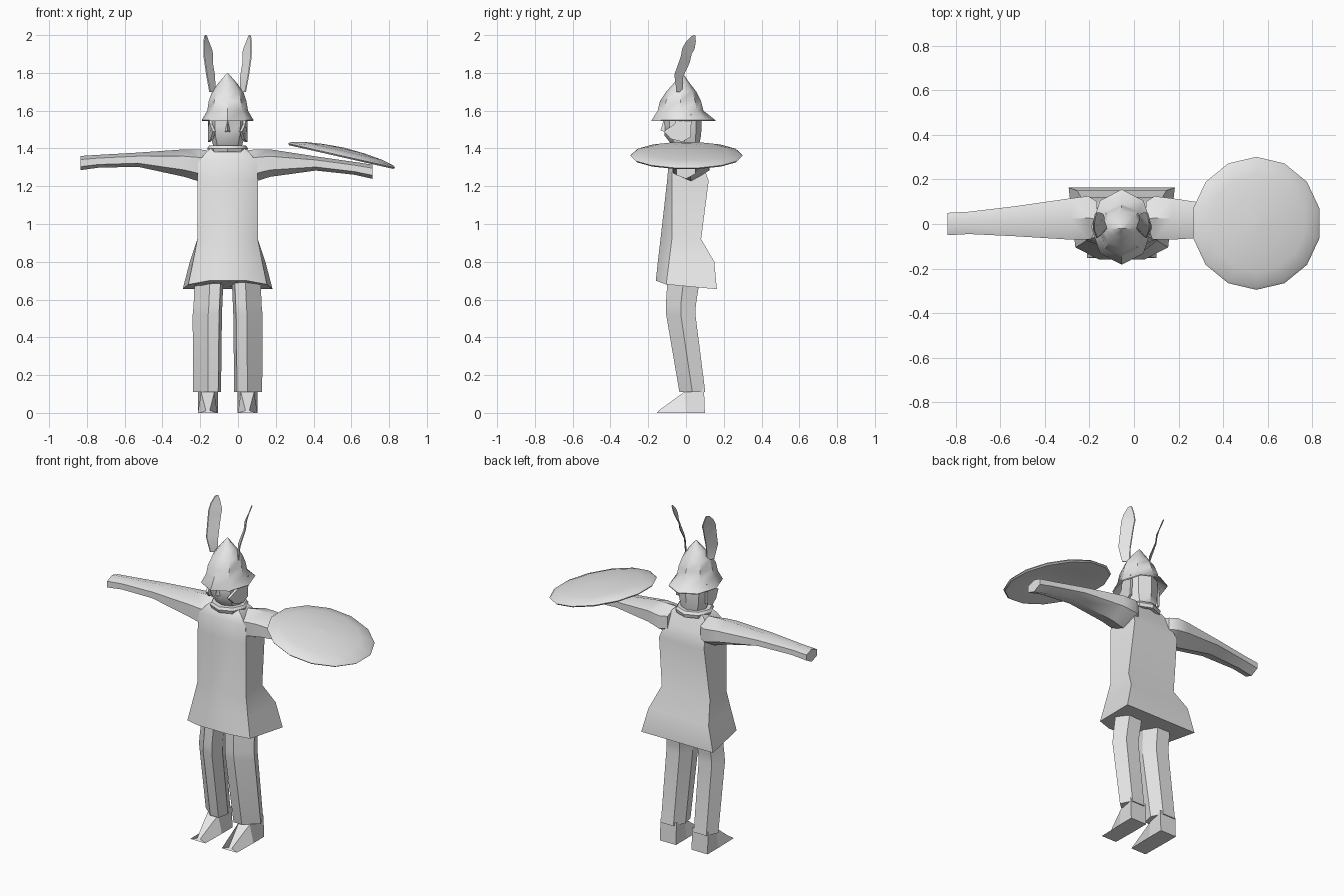
import bpy, bmesh, math
from mathutils import Matrix, Vector

if "Cube" in bpy.data.objects:
    bpy.data.objects.remove(bpy.data.objects["Cube"])

CX = -0.055  # centre line of the body

grey = bpy.data.materials.new("plain_grey")
grey.diffuse_color = (0.8, 0.8, 0.8, 1)
grey.use_nodes = True
grey.node_tree.nodes["Principled BSDF"].inputs["Base Color"].default_value = grey.diffuse_color


def finish(name, bm, angle=40):
    bmesh.ops.remove_doubles(bm, verts=bm.verts, dist=0.0005)
    bmesh.ops.recalc_face_normals(bm, faces=bm.faces)
    me = bpy.data.meshes.new(name)
    bm.to_mesh(me)
    bm.free()
    me.materials.append(grey)
    ob = bpy.data.objects.new(name, me)
    bpy.context.collection.objects.link(ob)
    bpy.ops.object.select_all(action='DESELECT')
    ob.select_set(True)
    bpy.context.view_layer.objects.active = ob
    bpy.ops.object.shade_smooth_by_angle(angle=math.radians(angle))
    return ob


def loft(name, rings, caps=(True, True), side=1, angle=40, matrix=None):
    """Skin a list of point rings; x is measured from the body's centre line."""
    bm = bmesh.new()
    rows = []
    for ring in rings:
        pts = [matrix @ Vector(p) if matrix else Vector((CX + side * p[0], p[1], p[2])) for p in ring]
        rows.append([bm.verts.new(p) for p in pts])
    n = len(rows[0])
    for a, b in zip(rows, rows[1:]):
        for i in range(n):
            j = (i + 1) % n
            bm.faces.new((a[i], a[j], b[j], b[i]))
    if caps[0]:
        bm.faces.new(rows[0])
    if caps[1]:
        bm.faces.new(rows[-1])
    return finish(name, bm, angle)


def oval(z, rx, y0, y1, n=8):
    """Oval ring with a point at the front and back."""
    return [(rx * math.sin(2 * math.pi * i / n),
             (y0 + y1) / 2 + (y0 - y1) / 2 * math.cos(2 * math.pi * i / n), z) for i in range(n)]


def coat_ring(corner, mid, back):
    pts = [corner, mid]
    left = [(-x, y, z) for x, y, z in (back, corner, mid)]
    return left + [mid, corner, back]


# Tunic with flared skirt
loft("tunic", [
    coat_ring((.208, -.105, .68), (.10, -.16, .70), (.238, .163, .655)),
    coat_ring((.183, -.09, .80), (.09, -.148, .81), (.20, .15, .80)),
    coat_ring((.16, -.075, .92), (.08, -.135, .92), (.16, .08, .92)),
    coat_ring((.16, -.075, 1.23), (.09, -.10, 1.23), (.15, .12, 1.23)),
    coat_ring((.155, -.07, 1.33), (.085, -.09, 1.34), (.13, .09, 1.31)),
    coat_ring((.11, -.055, 1.385), (.07, -.07, 1.385), (.11, .06, 1.38)),
    coat_ring((.09, -.045, 1.40), (.05, -.06, 1.40), (.09, .05, 1.40)),
])


# Arms: x, y range, z range; the one carrying the shield hangs lower
def arm_ring(x, y0, y1, z0, z1, drop):
    z0, z1 = z0 - drop * max(0, x - .23), z1 - drop * max(0, x - .23)
    h, ym = z1 - z0, (y0 + y1) / 2
    return [(x, ym, z1), (x, y1, z1 - .2 * h), (x, y1, z0 + .35 * h),
            (x, ym, z0), (x, y0, z0 + .25 * h), (x, y0, z1 - .25 * h)]


arm = [(.11, -.06, .10, 1.23, 1.39), (.15, -.07, .125, 1.225, 1.395),
       (.23, -.07, .115, 1.25, 1.395), (.475, -.055, .08, 1.303, 1.378),
       (.685, -.045, .055, 1.298, 1.366), (.78, -.05, .05, 1.285, 1.36)]
for name, side, drop, reach in (("right_arm", -1, 0, 1), ("left_arm", 1, .085, .982)):
    loft(name, [arm_ring(x * reach, *r, drop) for x, *r in arm], side=side)


# Legs and wedge feet
def leg_ring(z, x0, x1, y0, y1):
    w, ym = x1 - x0, (y0 + y1) / 2
    return [(x0, ym, z), (x0 + .1 * w, y0, z), (x0 + .47 * w, y0, z),
            (x1, ym, z), (x1 - .22 * w, y1, z), (x0 + .22 * w, y1, z)]


for word, side in (("right", -1), ("left", 1)):
    loft(word + "_leg", [
        leg_ring(.11, .035, .183, -.035, .102),
        leg_ring(.52, .03, .185, -.105, .05),
        leg_ring(.57, .028, .18, -.107, .052),
        leg_ring(.75, .02, .173, -.095, .08)], side=side, angle=30)
    loft(word + "_foot", [
        [(.052, .10, 0), (.158, .10, 0), (.158, .095, .13), (.052, .095, .13)],
        [(.052, 0, 0), (.158, 0, 0), (.14, -.01, .11), (.07, -.01, .11)],
        [(.055, -.153, 0), (.155, -.153, 0), (.115, -.145, .012), (.095, -.145, .012)],
    ], side=side, angle=20)

# Head, nose and collar
loft("head", [oval(1.37, .065, -.05, .06), oval(1.42, .078, -.075, .07),
              oval(1.47, .092, -.115, .08), oval(1.52, .095, -.115, .082),
              oval(1.60, .095, -.12, .082)])
loft("nose", [[(-.018, -.10, 1.485), (.018, -.10, 1.485), (0, -.135, 1.495)],
              [(-.008, -.10, 1.55), (.008, -.10, 1.55), (0, -.118, 1.55)]], angle=20)
loft("collar", [oval(1.38, .075, -.075, .075), oval(1.38, .10, -.10, .095),
                oval(1.40, .108, -.108, .10), oval(1.415, .098, -.10, .09),
                oval(1.415, .07, -.07, .07)], caps=(False, False))

# Helmet: open underside, flared brim, pointed crown
loft("helmet", [oval(1.59, .09, -.115, .08), oval(1.545, .133, -.182, .155),
                oval(1.55, .137, -.182, .155), oval(1.60, .108, -.15, .092),
                oval(1.65, .10, -.138, .08), oval(1.70, .083, -.105, .055),
                oval(1.745, .05, -.065, .02), oval(1.80, .002, -.022, -.018)],
     caps=(False, True))

# Cheek guards and helmet plumes, mirrored left and right
guard = [(.03, 1.58), (.025, 1.46), (-.02, 1.435), (-.08, 1.45), (-.118, 1.49), (-.06, 1.53), (-.05, 1.58)]
plume = [(1.70, -.05, 1.70, -.02, .078), (1.79, -.062, 1.78, -.015, .087),
         (1.885, -.028, 1.855, .02, .10), (1.93, -.02, 1.90, .03, .10),
         (1.965, 0, 1.925, .045, .102), (1.995, .03, 1.965, .052, .108),
         (2.0, .046, 1.998, .05, .112)]
for word, side in (("right", -1), ("left", 1)):
    loft(word + "_cheek_guard", [[(x - max(0, -y - .03) * .3, y, z) for y, z in guard]
                                 for x in (.09, .104)], side=side, angle=20)
    rings = []
    for za, ya, zb, yb, x in plume:
        d = (yb - ya) * .45
        rings.append([(x + d, ya, za), (x - d, yb, zb), (x - d + .006, yb, zb), (x + d + .006, ya, za)])
    loft(word + "_plume", rings, side=side)

# Shallow domed round shield, fourteen sides, tilted along the arm
profile = [(.002, .026), (.15, .018), (.27, -.006), (.29, -.006), (.298, .002),
           (.285, .012), (.22, .028), (.12, .04), (.002, .046)]
tilt = Matrix.Translation((.548, .003, 1.36)) @ Matrix.Rotation(math.radians(12.8), 4, 'Y')
loft("shield", [[(r * math.sin(2 * math.pi * i / 14), r * math.cos(2 * math.pi * i / 14), z)
                 for i in range(14)] for r, z in profile], matrix=tilt)
